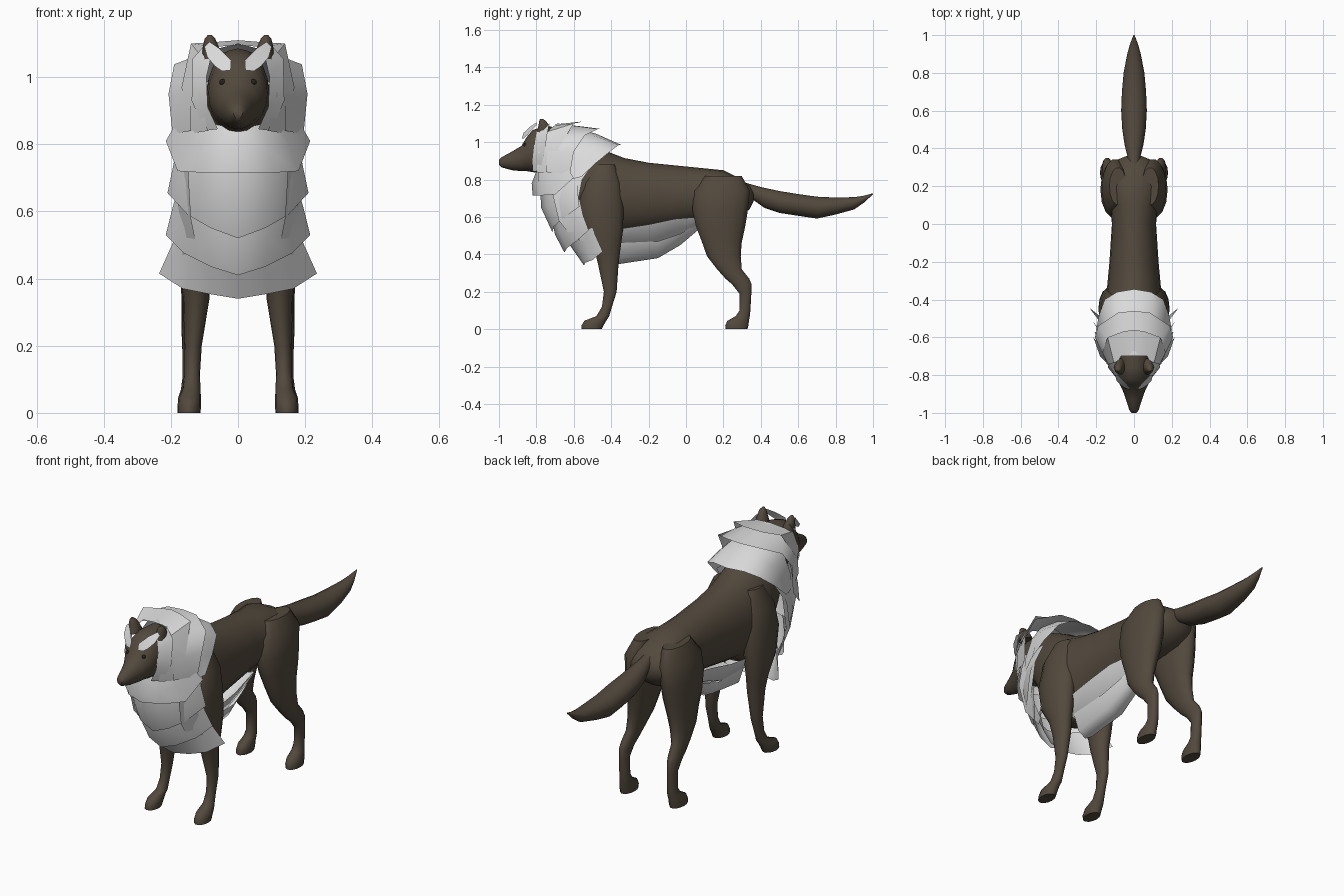
import bpy, bmesh, math

def material(name, rgb):
    m = bpy.data.materials.new(name)
    m.diffuse_color = (*rgb, 1)
    return m

BROWN = material("brown coat", (0.085, 0.066, 0.046))
WHITE = material("pale fur", (0.72, 0.72, 0.72))
DARK = material("dark eye", (0.02, 0.016, 0.012))

def finish(name, bm, mat, mirror, angle=50):
    me = bpy.data.meshes.new(name)
    bm.to_mesh(me)
    bm.free()
    me.materials.append(mat)
    for p in me.polygons:
        p.use_smooth = True
    me.set_sharp_from_angle(angle=math.radians(angle))
    ob = bpy.data.objects.new(name, me)
    bpy.context.collection.objects.link(ob)
    if mirror:
        ob.modifiers.new("mirror", 'MIRROR')
    return ob

def loft(name, rings, mat=BROWN, mirror=False):
    """Closed skin through rings of equal point count."""
    bm = bmesh.new()
    vs = [[bm.verts.new(p) for p in r] for r in rings]
    n = len(rings[0])
    for a, b in zip(vs, vs[1:]):
        for i in range(n):
            j = (i + 1) % n
            bm.faces.new((a[i], a[j], b[j], b[i]))
    bm.faces.new(vs[0])
    bm.faces.new(vs[-1])
    bmesh.ops.recalc_face_normals(bm, faces=bm.faces)
    return finish(name, bm, mat, mirror)

def circle(n):
    return [(math.cos(2 * math.pi * i / n), math.sin(2 * math.pi * i / n)) for i in range(n)]

def along_y(rows, n=20):
    """Upright rings from (y, top, bottom, half width)."""
    return [[(hw * c, y, (t + b) / 2 + (t - b) / 2 * s) for c, s in circle(n)]
            for y, t, b, hw in rows]

def along_z(rows, n=14):
    """Level rings from (z, y0, y1, x0, x1)."""
    return [[((x0 + x1) / 2 + (x1 - x0) / 2 * c, (y0 + y1) / 2 + (y1 - y0) / 2 * s, z)
             for c, s in circle(n)] for z, y0, y1, x0, x1 in rows]

def sheet(name, rows, mat=WHITE):
    """Open fur sheet: rows of points for one half, mirrored over x."""
    bm = bmesh.new()
    vs = [[bm.verts.new(p) for p in r] for r in rows]
    for a, b in zip(vs, vs[1:]):
        for i in range(len(a) - 1):
            bm.faces.new((a[i], b[i], b[i + 1], a[i + 1]))
    return finish(name, bm, mat, True)

# Torso and neck
loft("body", along_y([
    (-.78, 1.05, .86, .07), (-.70, 1.06, .76, .10), (-.60, 1.05, .58, .13),
    (-.50, 1.0, .46, .15), (-.42, .95, .46, .155), (-.33, .915, .51, .142),
    (-.20, .89, .53, .13), (0, .87, .56, .117), (.10, .86, .58, .125),
    (.20, .85, .58, .15), (.28, .81, .60, .14), (.34, .77, .64, .09), (.36, .74, .68, .04)]))

# Head with tapering muzzle
loft("head", along_y([
    (-1.0, .905, .878, .013), (-.985, .92, .865, .025), (-.93, .95, .85, .042),
    (-.88, .98, .845, .06), (-.85, 1.03, .845, .075), (-.82, 1.065, .84, .088),
    (-.76, 1.085, .83, .092), (-.68, 1.08, .80, .095)]))

# Tail
loft("tail", along_y([
    (.30, .79, .71, .035), (.36, .772, .69, .035), (.42, .757, .647, .05), (.50, .74, .62, .062),
    (.60, .724, .605, .068), (.70, .71, .59, .064), (.80, .705, .612, .055), (.90, .707, .64, .036),
    (.95, .714, .675, .022), (1.0, .727, .721, .003)], 14))

# Ears
loft("ears", along_z([
    (1.05, -.80, -.71, .045, .105), (1.09, -.79, -.73, .057, .105),
    (1.115, -.785, -.75, .068, .099), (1.125, -.78, -.765, .078, .09)], 10), mirror=True)

# Legs
loft("front_legs", along_z([
    (.88, -.50, -.38, .06, .13), (.78, -.55, -.345, .05, .175), (.65, -.58, -.33, .05, .188),
    (.52, -.55, -.335, .07, .188), (.42, -.49, -.35, .08, .175), (.34, -.47, -.36, .085, .163),
    (.20, -.44, -.37, .108, .16), (.12, -.45, -.395, .113, .16), (.07, -.48, -.41, .112, .165),
    (.045, -.545, -.425, .11, .178), (.02, -.56, -.44, .11, .18), (0, -.56, -.45, .112, .18)]),
    mirror=True)
loft("hind_legs", along_z([
    (.82, .10, .30, .04, .13), (.74, .04, .345, .03, .17), (.64, .03, .335, .03, .178),
    (.55, .05, .32, .04, .178), (.46, .085, .30, .06, .172), (.39, .11, .295, .08, .17),
    (.32, .165, .30, .10, .168), (.27, .21, .34, .11, .168), (.24, .245, .352, .115, .168),
    (.19, .285, .35, .118, .166), (.10, .285, .345, .115, .166), (.07, .265, .342, .112, .17),
    (.045, .22, .338, .11, .178), (.02, .208, .335, .11, .18), (0, .21, .33, .112, .18)]),
    mirror=True)

# Eyes
bm = bmesh.new()
bmesh.ops.create_uvsphere(bm, u_segments=10, v_segments=6, radius=.01)
bmesh.ops.translate(bm, verts=bm.verts, vec=(.046, -.86, .985))
finish("eyes", bm, DARK, True)

# Brow tufts
sheet("brow_tufts", [
    [(.022, -.878, 1.02), (.048, -.868, 1.018)],
    [(.020, -.868, 1.05), (.068, -.855, 1.032)],
    [(.055, -.83, 1.085), (.092, -.83, 1.06)],
    [(.085, -.80, 1.105), (.10, -.80, 1.09)]])

# Neck collars, back to front
sheet("rear_collar", [
    [(0, -.62, 1.085), (.09, -.62, 1.06), (.14, -.63, .98), (.155, -.66, .88), (.15, -.68, .80)],
    [(0, -.48, 1.045), (.10, -.48, 1.03), (.16, -.50, .975), (.175, -.56, .90), (.175, -.62, .80)],
    [(0, -.345, .985), (.09, -.36, .985), (.155, -.40, .955), (.185, -.48, .89), (.2, -.56, .815)]])
sheet("middle_collar", [
    [(0, -.69, 1.10), (.08, -.70, 1.08), (.12, -.72, 1.03), (.14, -.74, .95), (.14, -.75, .84)],
    [(0, -.46, 1.072), (.085, -.47, 1.07), (.19, -.54, 1.038), (.207, -.6, .95), (.195, -.62, .83)]])
sheet("front_collar", [
    [(0, -.70, 1.095), (.07, -.70, 1.09), (.10, -.76, 1.05), (.115, -.79, .95), (.09, -.80, .84)],
    [(0, -.56, 1.11), (.06, -.57, 1.105), (.14, -.60, 1.10), (.168, -.68, .97), (.15, -.71, .83)]])
sheet("face_ruff", [
    [(.08, -.80, 1.06), (.094, -.81, 1.0), (.09, -.82, .91), (.06, -.82, .845)],
    [(.095, -.73, 1.10), (.135, -.74, 1.055), (.138, -.76, .93), (.10, -.78, .84)]])

# Flush fur covering the shoulder front
sheet("side_fur", [
    [(.13, -.70, .92), (.15, -.72, .75), (.14, -.68, .58), (.12, -.60, .48)],
    [(.17, -.50, .88), (.18, -.555, .80), (.178, -.59, .62), (.165, -.53, .47)]])

# Chest bibs, top to bottom
sheet("throat_bib", [
    [(0, -.80, .845), (.07, -.79, .86), (.12, -.74, .88), (.15, -.66, .94)],
    [(0, -.825, .78), (.09, -.79, .785), (.15, -.73, .80), (.18, -.64, .87)],
    [(0, -.82, .715), (.10, -.78, .715), (.18, -.70, .72), (.215, -.60, .81)]])
sheet("upper_bib", [
    [(0, -.78, .78), (.10, -.74, .78), (.155, -.66, .80), (.165, -.57, .84)],
    [(0, -.775, .65), (.09, -.745, .66), (.165, -.67, .69), (.19, -.58, .75)],
    [(0, -.715, .52), (.08, -.705, .55), (.15, -.66, .59), (.21, -.57, .655)]])
sheet("middle_bib", [
    [(0, -.725, .62), (.10, -.69, .62), (.16, -.62, .64), (.17, -.57, .70)],
    [(0, -.70, .505), (.09, -.675, .52), (.16, -.60, .55), (.195, -.55, .61)],
    [(0, -.65, .41), (.08, -.635, .435), (.16, -.58, .475), (.215, -.52, .53)]])
sheet("lower_bib", [
    [(0, -.67, .52), (.08, -.64, .52), (.15, -.56, .52), (.17, -.51, .56)],
    [(0, -.545, .34), (.09, -.54, .355), (.165, -.50, .37), (.235, -.445, .415)]])

# Belly fur
def belly(name, rows):
    sheet(name, [[(0, y, lo), (hw * .6, y, lo + .25 * (hi - lo)), (hw, y, hi)]
                 for y, lo, hw, hi in rows])

belly("belly_fur_upper", [(-.40, .43, .12, .53), (-.20, .43, .122, .56),
                          (-.06, .48, .11, .59), (.06, .54, .085, .60)])
belly("belly_fur_lower", [(-.38, .345, .075, .46), (-.15, .38, .08, .47),
                          (-.03, .45, .065, .51), (.07, .535, .045, .57)])
